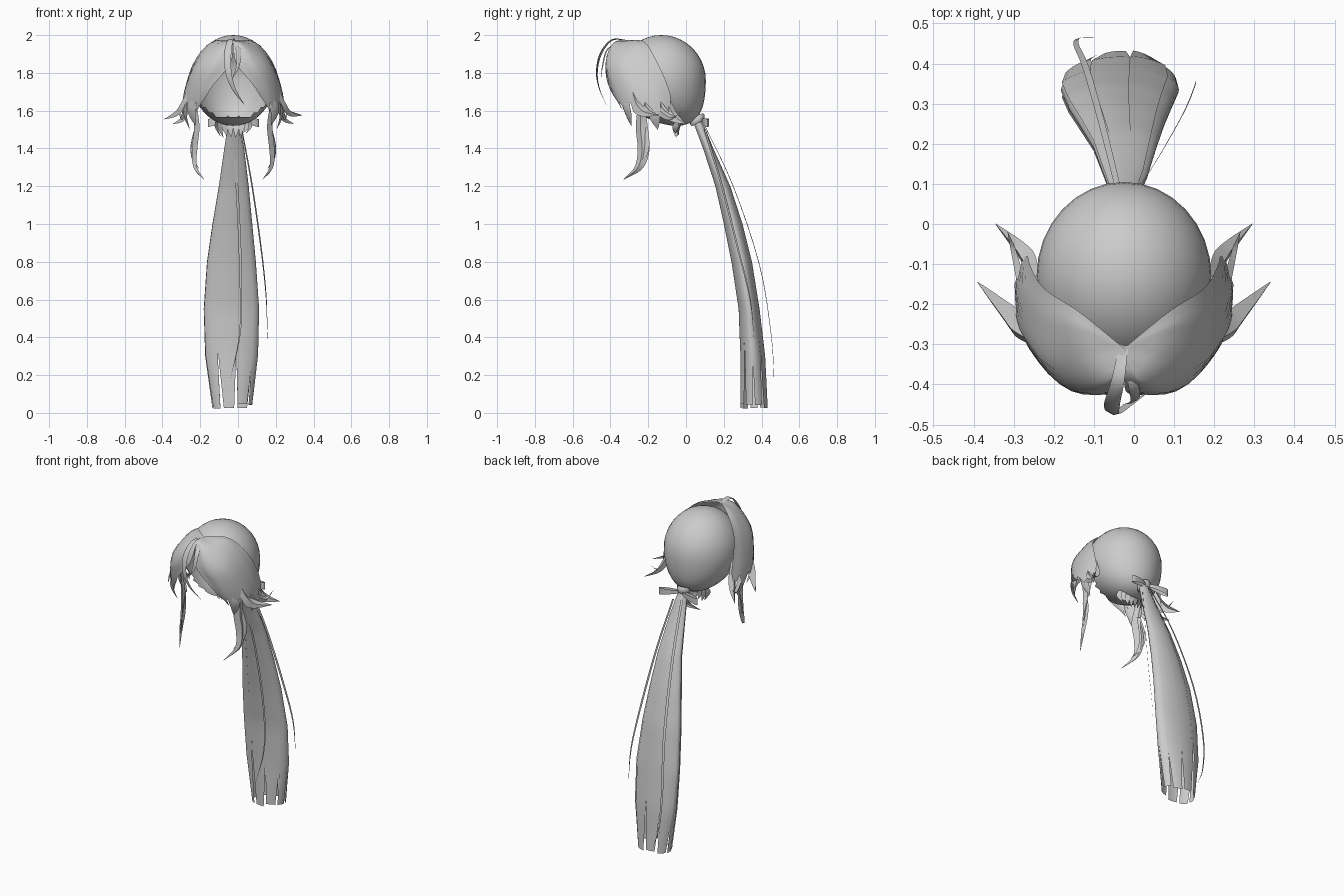
import bpy, bmesh, math, random
from mathutils import Vector

random.seed(4)
if "Cube" in bpy.data.objects:
    bpy.data.objects.remove(bpy.data.objects["Cube"])

MID = -0.025  # x of the hair's plane of symmetry
grey = bpy.data.materials.new("hair grey")
grey.use_nodes = True
grey.diffuse_color = (0.6, 0.6, 0.6, 1)
grey.node_tree.nodes["Principled BSDF"].inputs["Base Color"].default_value = grey.diffuse_color


def finish(name, bm, angle=50):
    bmesh.ops.recalc_face_normals(bm, faces=bm.faces)
    mesh = bpy.data.meshes.new(name)
    bm.to_mesh(mesh)
    bm.free()
    mesh.materials.append(grey)
    ob = bpy.data.objects.new(name, mesh)
    bpy.context.collection.objects.link(ob)
    bpy.ops.object.select_all(action='DESELECT')
    ob.select_set(True)
    bpy.context.view_layer.objects.active = ob
    bpy.ops.object.shade_smooth_by_angle(angle=math.radians(angle))
    return ob


def spline(points, t):
    """Smooth point at t in 0..1 through a list of points."""
    p = [Vector(q) for q in points]
    s = min(t, 0.9999) * (len(p) - 1)
    i = int(s)
    f = s - i
    b, c = p[i], p[i + 1]
    a = p[i - 1] if i else b * 2 - c
    d = p[i + 2] if i + 2 < len(p) else c * 2 - b
    return b + f / 2 * ((c - a) + f * (2 * a - 5 * b + 4 * c - d + f * (3 * (b - c) + d - a)))


def grid(bm, rows, closed=False):
    vs = [[bm.verts.new(p) for p in row] for row in rows]
    for r, s in zip(vs, vs[1:]):
        for i in range(len(r) if closed else len(r) - 1):
            j = (i + 1) % len(r)
            bm.faces.new((r[i], r[j], s[j], s[i]))


def lock(name, path, width, across, bulge=(0, 0, 0), side=0, start=0.5, steps=12):
    """Tapering leaf of hair; side +1 or -1 places it relative to the mid plane."""
    bm = bmesh.new()
    rows = []
    for k in range(steps + 1):
        t = k / steps
        grow = start + (1 - start) * min(1, t * 2.5)
        w = width * grow * max(0.03, 1 - t ** 2.5)
        c, a, b = spline(path, t), Vector(across).normalized(), Vector(bulge)
        row = [c - a * w / 2, c + b * w, c + a * w / 2]
        if side:
            row = [Vector((MID + side * p.x, p.y, p.z)) for p in row]
        rows.append(row)
    grid(bm, rows)
    return finish(name, bm)


# Rounded shell over the back of the head, open at the face
bm = bmesh.new()
bmesh.ops.create_uvsphere(bm, u_segments=32, v_segments=20, radius=1)
for v in bm.verts:
    low = max(0, -v.co.z)
    v.co = (MID + 0.218 * v.co.x, -0.13 + 0.235 * v.co.y + 0.08 * low * low, 1.76 + 0.24 * v.co.z)
face_hole = [f for f in bm.faces if f.calc_center_median().y < -0.2 and f.calc_center_median().z < 1.9]
bmesh.ops.delete(bm, geom=face_hole, context='FACES')
finish("head_shell", bm)

# Swept fringe: rays fan out from the parting, jagged at the ends
ROOT = (0, -0.31, 1.975)
RAYS = [
    [(0, -.38, 1.96), (.015, -.425, 1.85), (.11, -.41, 1.73), (.18, -.34, 1.61)],
    [(.05, -.39, 1.95), (.12, -.42, 1.83), (.19, -.37, 1.7), (.22, -.31, 1.57)],
    [(.1, -.33, 1.95), (.19, -.35, 1.84), (.25, -.28, 1.7), (.27, -.24, 1.58)],
    [(.12, -.26, 1.96), (.21, -.24, 1.85), (.26, -.17, 1.7), (.27, -.13, 1.57)],
    [(.11, -.22, 1.965), (.2, -.16, 1.87), (.235, -.1, 1.74), (.24, -.06, 1.6)],
]
for side, name in ((1, "left_fringe"), (-1, "right_fringe")):
    bm = bmesh.new()
    rows = []
    columns = 20
    for k in range(13):
        row = []
        for c in range(columns + 1):
            cut = (0.86, 0.92, 1, 0.95)[c % 4]
            t = k / 12 * cut
            u = c / columns
            p = spline([spline([ROOT] + ray, t) for ray in RAYS], u)
            row.append((MID + side * p.x, p.y, p.z))
        rows.append(row)
    grid(bm, rows)
    bmesh.ops.remove_doubles(bm, verts=bm.verts, dist=0.0005)
    finish(name, bm)

# Loose pointed locks on both sides
for side, word in ((1, "left"), (-1, "right")):
    lock(word + "_front_flick", [(.21, -.29, 1.76), (.25, -.26, 1.64), (.29, -.22, 1.59), (.365, -.145, 1.575 - .02 * (side < 0))],
         .09, (.3, -.6, -.6), (.3, -.1, .1), side)
    lock(word + "_back_flick", [(.215, -.14, 1.74), (.23, -.1, 1.62), (.26, -.06, 1.56), (.32, 0, 1.53)],
         .08, (.2, -.6, -.6), (.3, .1, .1), side)
    lock(word + "_small_flick", [(.24, -.2, 1.72), (.25, -.16, 1.62), (.27, -.08, 1.56), (.29, -.02, 1.6)],
         .05, (.1, -.6, -.6), (.3, 0, .1), side)
    lock(word + "_cheek_point", [(.2, -.34, 1.7), (.22, -.31, 1.6), (.2, -.29, 1.52)],
         .07, (.6, .5, 0), (.1, -.2, 0), side)
    lock(word + "_temple_point", [(.25, -.2, 1.7), (.25, -.17, 1.58), (.23, -.15, 1.5)],
         .08, (.1, 1, 0), (.2, 0, 0), side)
    # Long strand hanging beside the face, curling forward at its tip
    lock(word + "_side_strand", [(.21, -.23, 1.66), (.19, -.235, 1.52), (.2, -.225, 1.4), (.2, -.25, 1.3), (.155, -.33, 1.235)],
         .085, (.35, 1, -.35), (.25, -.1, 0), side, steps=18)
    lock(word + "_side_strand_tip", [(.19, -.215, 1.54), (.215, -.21, 1.42), (.21, -.23, 1.34), (.18, -.27, 1.29)],
         .045, (.5, .8, 0), (.2, 0, 0), side)

# Arched forelock springing from the parting
lock("forelock", [(MID, -.3, 1.97), (-.04, -.39, 1.975), (-.055, -.45, 1.9), (-.05, -.47, 1.8), (-.02, -.455, 1.71), (.035, -.42, 1.63)],
     .045, (1, -.15, .2), (0, -.2, 0), steps=20)
lock("forelock_inner", [(MID, -.32, 1.965), (.0, -.41, 1.93), (.0, -.44, 1.84), (-.03, -.45, 1.77)],
     .03, (1, .2, 0), (0, -.2, 0))

# Short wisps along the nape
for i in range(8):
    a = -1.1 + 2.2 * i / 7
    x, y = math.sin(a), math.cos(a)
    lock("nape_wisp", [(MID + .1 * x, -.07 + .05 * y, 1.55), (MID + .1 * x, -.075 + .04 * y, 1.51),
                       (MID + .075 * x, -.07 + .03 * y, 1.455 + .03 * random.random())],
         .04, (y, -x, 0), (0, 0, 0))

# Ponytail: height, x limits, y limits
TAIL = [(1.56, -.05, .005, .03, .08), (1.4, -.075, .035, .09, .145), (1.2, -.105, .06, .155, .235),
        (1, -.14, .08, .2, .3), (.8, -.17, .1, .24, .35), (.55, -.188, .118, .278, .39),
        (.3, -.18, .112, .287, .42), (.02, -.14, .08, .285, .435)]


def tail_point(t, angle, swell, lift):
    n = len(TAIL) - 1
    i = min(int(t * n), n - 1)
    f = t * n - i
    z, x0, x1, y0, y1 = (p + (q - p) * f for p, q in zip(TAIL[i], TAIL[i + 1]))
    return ((x0 + x1) / 2 + (x1 - x0) / 2 * swell * math.cos(angle),
            (y0 + y1) / 2 + (y1 - y0) / 2 * swell * math.sin(angle), z + lift)


STRANDS = 9
for s in range(STRANDS):
    bm = bmesh.new()
    span = 2 * math.pi / STRANDS
    swell = 0.96 + 0.04 * (s % 2)
    drop = 0.03 * random.random()
    rows = []
    for k in range(29):
        t = k / 28
        fray = 1.06 - 0.3 * max(0, (t - 0.78) / 0.22) ** 1.5
        lift = drop * max(0, t - 0.8) * 5
        rows.append([tail_point(t, span * (s + 0.5 + fray * (c / 5 - 0.5)), swell, lift) for c in range(6)])
    grid(bm, rows)
    finish("ponytail_strand", bm, 60)

# Fine stray hairs around the ponytail
lock("stray_hair_left", [(.02, .1, 1.5), (.075, .19, 1.2), (.125, .28, .85), (.15, .34, .6), (.155, .36, .39)],
     .014, (.6, .8, 0), start=.8, steps=20)
lock("stray_hair_back", [(-.04, .09, 1.54), (-.08, .25, 1.2), (-.12, .39, .78), (-.145, .45, .42), (-.13, .465, .2), (-.09, .465, .08)],
     .018, (1, .2, 0), start=.8, steps=20)
lock("stray_hair_front", [(-.02, .09, 1.42), (0, .17, 1.1), (.015, .235, .7), (.01, .25, .42), (-.04, .228, .18)],
     .016, (1, 0, 0), start=.8, steps=20)

# Ribbon tie: a band round the neck of the tail and two flat loops
bm = bmesh.new()
grid(bm, [[(MID + r * math.cos(a), .06 + r * math.sin(a), z + .012 * math.sin(a)) for a in
           [math.tau * i / 16 for i in range(16)]]
          for r, z in ((.03, 1.575), (.038, 1.565), (.038, 1.54), (.03, 1.53))], closed=True)
finish("ribbon_band", bm)
for side, word in ((1, "left"), (-1, "right")):
    bm = bmesh.new()
    rows = []
    for edge in (-1, 1):
        ring = []
        for i in range(20):
            a = math.tau * i / 20
            reach = (1 - math.cos(a)) / 2
            ring.append((MID + side * (.015 + .12 * reach), .09 + .025 * reach + .014 * math.sin(a),
                         1.55 - .015 * reach + edge * (.01 + .012 * reach)))
        rows.append(ring)
    grid(bm, rows, closed=True)
    finish(word + "_ribbon_loop", bm)
